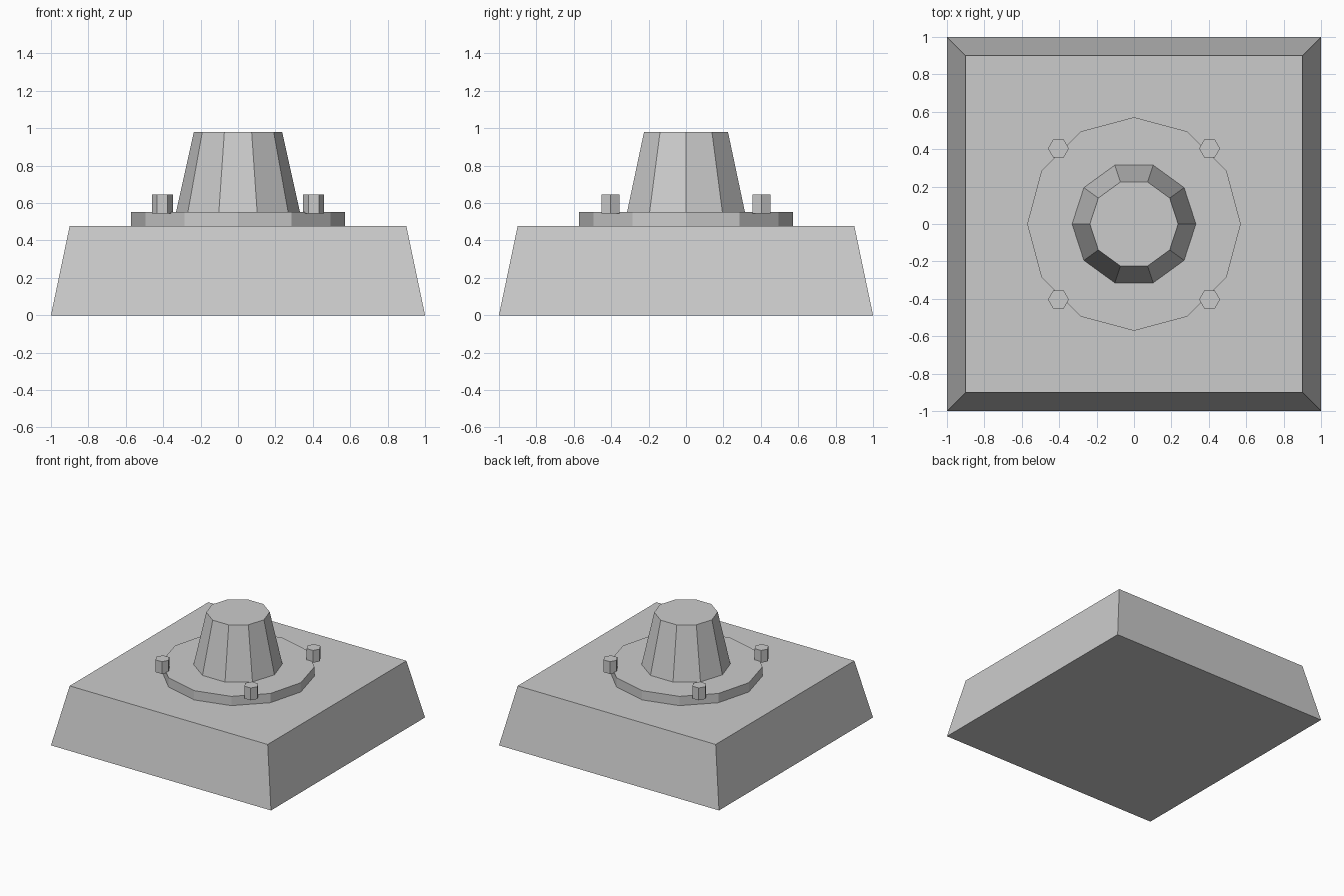
import bpy, bmesh
from math import cos, sin, pi

if "Cube" in bpy.data.objects:
    bpy.data.objects.remove(bpy.data.objects["Cube"])


def frustum(name, sides, r0, r1, z0, z1, x=0, y=0, start=0.0):
    """Closed flat-sided prism or taper; first corner at angle start."""
    bm = bmesh.new()
    rings = []
    for r, z in ((r0, z0), (r1, z1)):
        rings.append([bm.verts.new((r * cos(start + 2 * pi * i / sides),
                                    r * sin(start + 2 * pi * i / sides), z))
                      for i in range(sides)])
    low, high = rings
    bm.faces.new(low[::-1])
    bm.faces.new(high)
    for i in range(sides):
        j = (i + 1) % sides
        bm.faces.new((low[i], low[j], high[j], high[i]))
    mesh = bpy.data.meshes.new(name)
    bm.to_mesh(mesh)
    bm.free()
    obj = bpy.data.objects.new(name, mesh)
    obj.location = (x, y, 0)
    bpy.context.collection.objects.link(obj)
    return obj


# Tapered square foundation
frustum("foundation_block", 4, 2 ** 0.5, 0.9 * 2 ** 0.5, 0, 0.477, start=pi / 4)

# Twelve-sided mounting flange
frustum("mounting_flange", 12, 0.571, 0.571, 0.477, 0.553)

# Ten-sided tapered column stub
frustum("column_stub", 10, 0.331, 0.236, 0.553, 0.98)

# Hexagonal bolts on the flange rim
for sx, side in ((-1, "left"), (1, "right")):
    for sy, end in ((-1, "front"), (1, "back")):
        frustum(f"bolt_{end}_{side}", 6, 0.056, 0.056, 0.544, 0.645,
                x=sx * 0.404, y=sy * 0.404)
